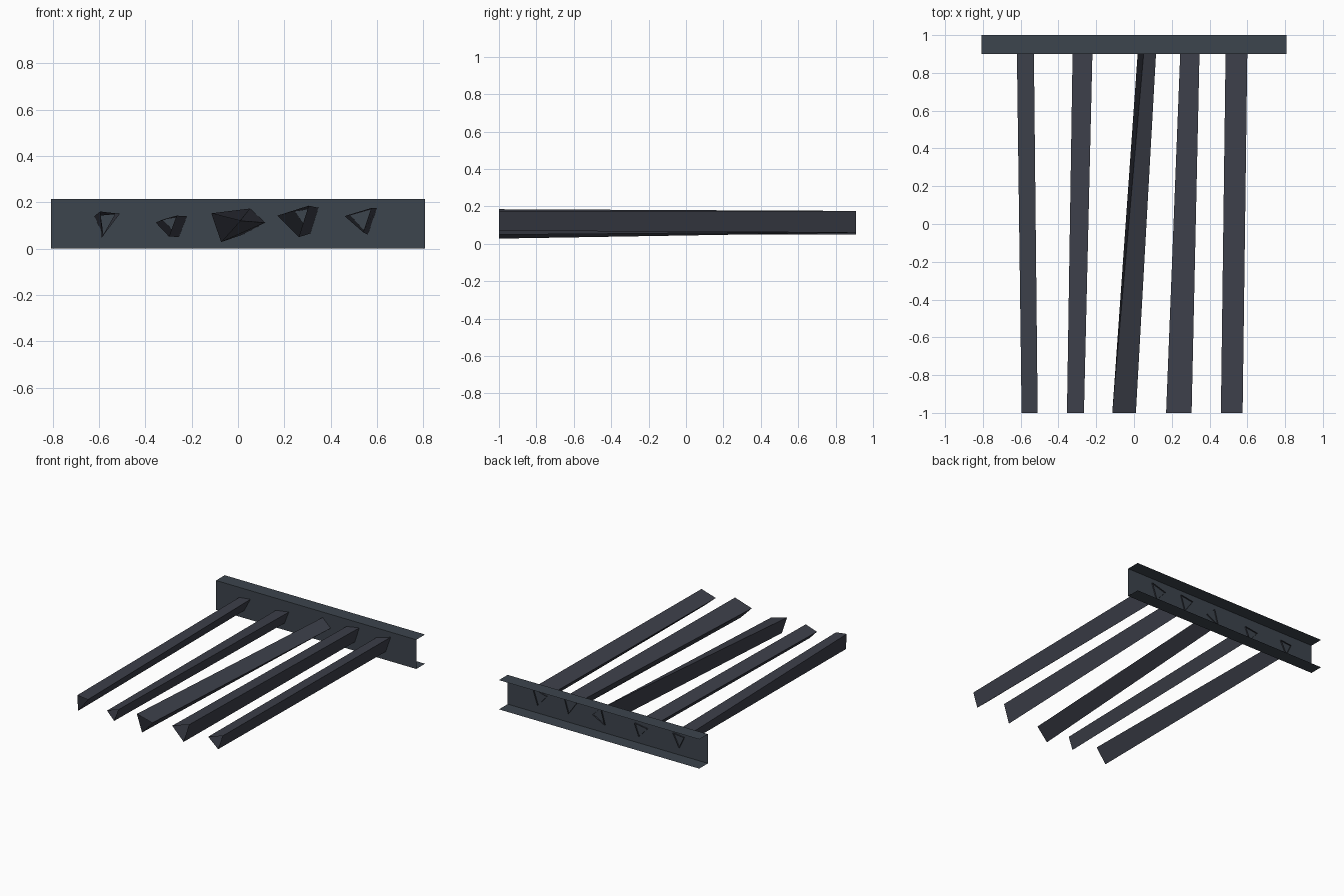
import bpy, bmesh

if "Cube" in bpy.data.objects:
    bpy.data.objects.remove(bpy.data.objects["Cube"])

def material(name, rgb):
    m = bpy.data.materials.new(name)
    m.diffuse_color = (*rgb, 1)
    m.use_nodes = True
    m.node_tree.nodes["Principled BSDF"].inputs["Base Color"].default_value = m.diffuse_color
    return m

BEAM = material("slate steel", (0.046, 0.058, 0.074))
BAR = material("dark slate", (0.046, 0.050, 0.068))

def loft(name, start, end, mat, closed):
    """Thin sheet skin between two matching 3D outlines."""
    bm = bmesh.new()
    a = [bm.verts.new(p) for p in start]
    b = [bm.verts.new(p) for p in end]
    n = len(a)
    for i in range(n if closed else n - 1):
        j = (i + 1) % n
        bm.faces.new((a[i], a[j], b[j], b[i]))
    me = bpy.data.meshes.new(name)
    bm.to_mesh(me)
    bm.free()
    me.materials.append(mat)
    ob = bpy.data.objects.new(name, me)
    bpy.context.collection.objects.link(ob)

# channel beam: web at the front, flanges pointing back
profile = [(1.0, 0.0), (0.9, 0.0), (0.9, 0.213), (1.0, 0.213)]
loft("channel_beam", [(-0.807, y, z) for y, z in profile],
     [(0.807, y, z) for y, z in profile], BEAM, False)

# open triangular bars: (x, z) of left, bottom, right corners, front then back
bars = [
    ([(-0.595, 0.16), (-0.588, 0.048), (-0.51, 0.15)],
     [(-0.62, 0.14), (-0.58, 0.055), (-0.53, 0.15)]),
    ([(-0.355, 0.112), (-0.298, 0.052), (-0.265, 0.142)],
     [(-0.325, 0.125), (-0.255, 0.05), (-0.22, 0.14)]),
    ([(-0.115, 0.152), (-0.073, 0.028), (0.01, 0.12)],
     [(0.052, 0.173), (0.02, 0.06), (0.117, 0.112)]),
    ([(0.17, 0.142), (0.262, 0.049), (0.305, 0.185)],
     [(0.245, 0.16), (0.312, 0.065), (0.347, 0.176)]),
    ([(0.46, 0.14), (0.54, 0.07), (0.575, 0.175)],
     [(0.485, 0.143), (0.56, 0.06), (0.60, 0.176)]),
]
for i, (front, back) in enumerate(bars, 1):
    loft(f"triangular_bar_{i}", [(x, -1.0, z) for x, z in front],
         [(x, 0.91, z) for x, z in back], BAR, True)
